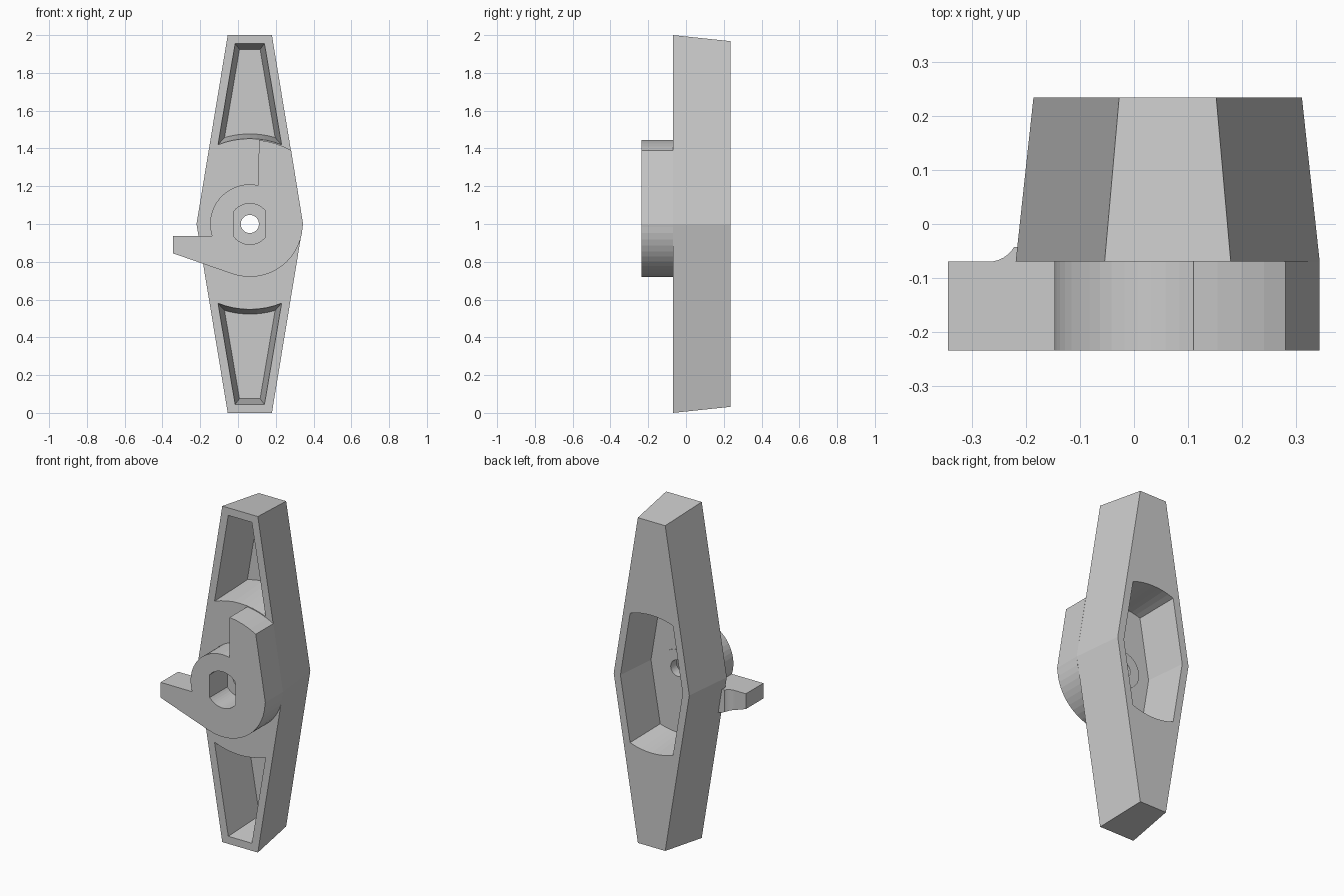
import bpy, bmesh
from math import sin, cos, tan, radians, degrees, sqrt, atan2, ceil

if "Cube" in bpy.data.objects:
    bpy.data.objects.remove(bpy.data.objects["Cube"])

CX, CZ = 0.0625, 1.0   # hub axis; profiles are (x, z) offsets from it


def arc(r, a0, a1, step=7.5):
    n = max(1, ceil(abs(a1 - a0) / step))
    angles = [radians(a0 + (a1 - a0) * i / n) for i in range(n + 1)]
    return [(r * cos(a), r * sin(a)) for a in angles]


def circle(r):
    return arc(r, 0, 360)[:-1]


def make_mesh(name, ring_a, ring_b):
    bm = bmesh.new()
    a = [bm.verts.new(p) for p in ring_a]
    b = [bm.verts.new(p) for p in ring_b]
    bm.faces.new(a)
    bm.faces.new(b[::-1])
    for i in range(len(a)):
        j = (i + 1) % len(a)
        bm.faces.new((a[i], b[i], b[j], a[j]))
    bmesh.ops.recalc_face_normals(bm, faces=bm.faces)
    me = bpy.data.meshes.new(name)
    bm.to_mesh(me)
    bm.free()
    ob = bpy.data.objects.new(name, me)
    bpy.context.collection.objects.link(ob)
    return ob


def loft(name, pa, ya, pb, yb, extend=0.0):
    """Tapered solid between two profiles; extend pushes the first end outward."""
    t = extend / abs(yb - ya)
    pa = [(p[0] + (p[0] - q[0]) * t, p[1] + (p[1] - q[1]) * t) for p, q in zip(pa, pb)]
    ya += (ya - yb) * t
    return make_mesh(name, [(CX + x, ya, CZ + z) for x, z in pa],
                     [(CX + x, yb, CZ + z) for x, z in pb])


def cut(ob, cutter):
    m = ob.modifiers.new("cut", 'BOOLEAN')
    m.operation, m.solver, m.object = 'DIFFERENCE', 'EXACT', cutter
    bpy.context.view_layer.objects.active = ob
    bpy.ops.object.modifier_apply(modifier=m.name)
    bpy.data.objects.remove(cutter)


def hexagon(mid, end, h):
    return [(-end, h), (end, h), (mid, 0), (end, -h), (-end, -h), (-mid, 0)]


def corner_angle(mid, r):
    # where the sloped wall meets the circle of radius r
    z = r
    for _ in range(30):
        z = sqrt(r * r - (mid - 0.166 * z) ** 2)
    return degrees(atan2(z, mid - 0.166 * z))


def end_pocket(mid, r, top, s):
    a = corner_angle(mid, r)
    w = mid - 0.168 * top
    pts = [(-w, top), (w, top)] + arc(r, a, 180 - a, (180 - 2 * a) / 8)
    return [(x, s * z) for x, z in pts]


def mid_pocket(mid, r):
    a = corner_angle(mid, r)
    upper = arc(r, a, 180 - a, (180 - 2 * a) / 8)
    return [(mid, 0)] + upper + [(-mid, 0)] + [(-x, -z) for x, z in upper]


# Tapered handle bar with two front pockets, a rear pocket and a centre hole
handle = loft("handle", hexagon(0.282, 0.117, 1.0), -0.07,
              hexagon(0.249, 0.09, 0.968), 0.235)
for s in (1, -1):
    cut(handle, loft("pocket_cutter", end_pocket(0.238, 0.452, 0.955, s), -0.07,
                     end_pocket(0.210, 0.477, 0.925, s), 0.19, 0.02))
cut(handle, loft("rear_cutter", mid_pocket(0.205, 0.41), 0.235,
                 mid_pocket(0.182, 0.385), -0.02, 0.02))
cut(handle, loft("hole_cutter", circle(0.048), -0.2, circle(0.048), 0.1))

# Thin seat ring around the hole inside the rear pocket
ring = loft("seat_ring", circle(0.11), -0.03, circle(0.11), -0.014)
cut(ring, loft("hole_cutter", circle(0.048), -0.2, circle(0.048), 0.1))

# Stop lever: hub, upright block and side arm in one outline
arm_x, arm_top, arm_bottom = -0.345 - CX, -0.064, -0.155
tip = arc(0.447, 60.7, 83.9)
inner = arc(0.21, 77, 197.8)
outline = ([(0.282, 0)] + tip + [(0.047, 0.205)] + inner[1:]
           + [(arm_x, arm_top), (arm_x, arm_bottom)] + arc(0.28, 251.5, 357))
lever = loft("stop_lever", outline, -0.235, outline, -0.07)

# Double-flat socket through the lever
half = degrees(atan2(sqrt(0.108 ** 2 - 0.084 ** 2), 0.084))
flats = arc(0.108, half, 180 - half) + arc(0.108, 180 + half, 360 - half)
cut(lever, loft("socket_cutter", flats, -0.3, flats, 0.0))

# Fillet web joining the arm to the side of the handle
curve = [(-0.27 + 0.055 * sin(radians(a)), -0.015 - 0.055 * cos(radians(a)))
         for a in range(0, 61, 10)]
web = curve + [(-0.18, curve[-1][1]), (-0.18, -0.07)]
make_mesh("arm_fillet", [(x, y, CZ + arm_top) for x, y in web],
          [(x, y, CZ + arm_bottom - (x + 0.345) * tan(radians(18.5))) for x, y in web])
